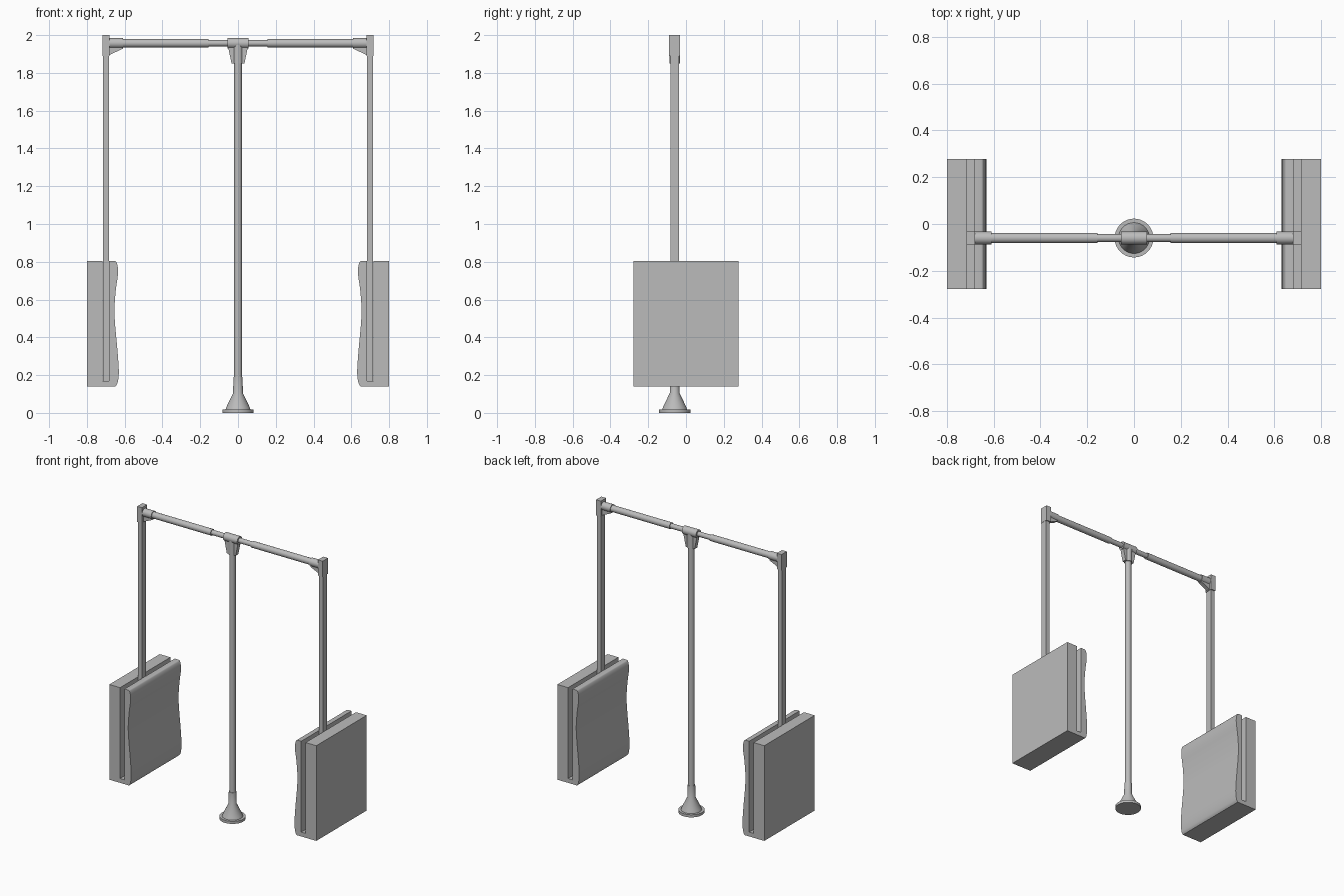
import bpy, bmesh, math
from mathutils import Vector, Matrix

if "Cube" in bpy.data.objects:
    bpy.data.objects.remove(bpy.data.objects["Cube"], do_unlink=True)

Y = -0.06        # depth of the frame plane
ARM_Z = 1.957    # height of the cross arm

grey = bpy.data.materials.new("light_grey")
grey.use_nodes = True
grey.diffuse_color = (0.5, 0.5, 0.5, 1)
grey.node_tree.nodes["Principled BSDF"].inputs["Base Color"].default_value = (0.5, 0.5, 0.5, 1)


def finish(name, bm):
    bmesh.ops.recalc_face_normals(bm, faces=bm.faces)
    mesh = bpy.data.meshes.new(name)
    bm.to_mesh(mesh)
    bm.free()
    mesh.materials.append(grey)
    ob = bpy.data.objects.new(name, mesh)
    bpy.context.collection.objects.link(ob)
    bpy.ops.object.select_all(action='DESELECT')
    ob.select_set(True)
    bpy.context.view_layer.objects.active = ob
    bpy.ops.object.shade_smooth_by_angle(angle=math.radians(30))
    return ob


def prism(name, outline, y0, y1):
    """Extrude an (x, z) outline along y."""
    bm = bmesh.new()
    face = bm.faces.new([bm.verts.new((x, y0, z)) for x, z in outline])
    ext = bmesh.ops.extrude_face_region(bm, geom=[face])
    verts = [g for g in ext["geom"] if isinstance(g, bmesh.types.BMVert)]
    bmesh.ops.translate(bm, verts=verts, vec=(0, y1 - y0, 0))
    return finish(name, bm)


def box(name, x0, x1, y0, y1, z0, z1):
    return prism(name, [(x0, z0), (x1, z0), (x1, z1), (x0, z1)], y0, y1)


def rod(name, r, a, b):
    """Cylinder between two points."""
    a, b = Vector(a), Vector(b)
    turn = (b - a).to_track_quat('Z', 'Y').to_matrix().to_4x4()
    bm = bmesh.new()
    bmesh.ops.create_cone(bm, cap_ends=True, segments=32, radius1=r, radius2=r,
                          depth=(b - a).length,
                          matrix=Matrix.Translation((a + b) / 2) @ turn)
    return finish(name, bm)


def lathe(name, profile):
    """Spin an (r, z) profile round the post axis, closing the ends."""
    bm = bmesh.new()
    n = 32
    rings = [[bm.verts.new((r * math.cos(math.tau * i / n),
                            Y + r * math.sin(math.tau * i / n), z))
              for i in range(n)] for r, z in profile]
    for lo, hi in zip(rings, rings[1:]):
        for i in range(n):
            j = (i + 1) % n
            bm.faces.new((lo[i], lo[j], hi[j], hi[i]))
    bm.faces.new(rings[0])
    bm.faces.new(rings[-1])
    return finish(name, bm)


def smooth_path(pts, steps=5):
    """Catmull-Rom curve through the points."""
    p = [Vector(q) for q in [pts[0]] + pts + [pts[-1]]]
    out = []
    for a, b, c, d in zip(p, p[1:], p[2:], p[3:]):
        for s in range(steps):
            t = s / steps
            out.append(0.5 * (2 * b + (c - a) * t + (2 * a - 5 * b + 4 * c - d) * t * t
                              + (3 * b - a - 3 * c + d) * t ** 3))
    return [tuple(v) for v in out] + [pts[-1]]


# Flared foot and post
lathe("base_foot", [(0.083, 0), (0.083, 0.018), (0.066, 0.018), (0.062, 0.03),
                    (0.026, 0.105), (0.024, 0.19)])
rod("center_post", 0.021, (0, Y, 0.1), (0, Y, ARM_Z))

# Tee joint at the top of the post
rod("tee_sleeve", 0.028, (-0.055, Y, ARM_Z), (0.055, Y, ARM_Z))
rod("tee_collar", 0.027, (0, Y, 1.85), (0, Y, ARM_Z))
prism("tee_gusset", [(-0.034, 1.85), (0.034, 1.85), (0.054, 1.945), (-0.054, 1.945)],
      Y - 0.015, Y + 0.015)

# Wavy inner face of the pads, bottom to top
wave = smooth_path([(0.648, 0.14), (0.637, 0.162), (0.631, 0.22), (0.638, 0.33),
                    (0.65, 0.46), (0.654, 0.55), (0.647, 0.65), (0.636, 0.73),
                    (0.637, 0.775), (0.645, 0.8), (0.655, 0.805)])
pad = [(0.8, 0.805), (0.8, 0.14)] + wave + [(0.683, 0.805), (0.683, 0.17),
                                          (0.717, 0.17), (0.717, 0.805)]

# Arm, hanger and slotted pad on each side
for side, s in (("left", 1), ("right", -1)):
    rod(side + "_inner_arm", 0.017, (s * 0.05, Y, ARM_Z), (s * 0.16, Y, ARM_Z))
    rod(side + "_outer_arm", 0.022, (s * 0.155, Y, ARM_Z), (s * 0.68, Y, ARM_Z))
    rod(side + "_end_collar", 0.027, (s * 0.61, Y, ARM_Z), (s * 0.69, Y, ARM_Z))
    box(side + "_end_block", s * 0.68, s * 0.717, Y - 0.029, Y + 0.029, 1.89, 2.0)
    prism(side + "_end_gusset", [(s * 0.612, 1.94), (s * 0.612, 1.927),
                                 (s * 0.685, 1.893), (s * 0.685, 1.94)],
          Y - 0.014, Y + 0.014)
    box(side + "_hanger_bar", s * 0.684, s * 0.716, Y - 0.022, Y + 0.022, 0.17, 1.9)
    prism(side + "_pad", [(s * x, z) for x, z in pad], -0.278, 0.278)
